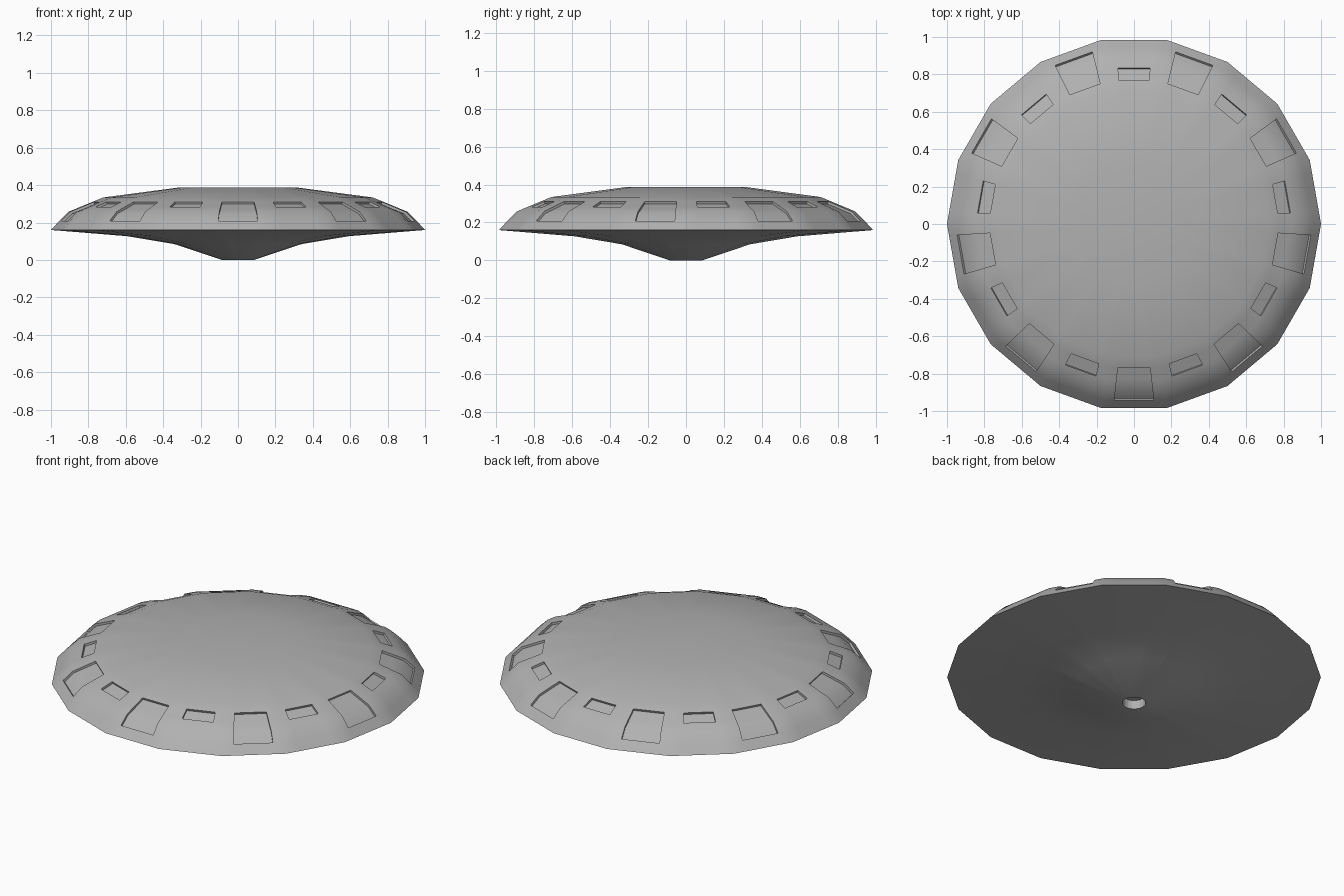
import bpy, bmesh, math

if "Cube" in bpy.data.objects:
    bpy.data.objects.remove(bpy.data.objects["Cube"])

SIDES = 18
U_SHORT, U_TALL = 0.585, 0.635   # window width as a share of the panel width
DEPTH = 0.013

# Profile (corner radius, height): nozzle cavity, underside, rim, upper shell
profile = [(0.06, 0.05), (0.063, 0.0), (0.086, 0.0), (0.342, 0.085), (0.594, 0.127),
           (1.0, 0.16), (0.956, 0.208), (0.905, 0.258), (0.847, 0.282),
           (0.779, 0.31), (0.72, 0.334), (0.325, 0.386)]


def corner(i):
    a = 2 * math.pi * i / SIDES
    return math.cos(a), math.sin(a)


# Each flat panel is split into three columns: edge, window, edge
columns = []
for i in range(SIDES):
    (x0, y0), (x1, y1) = corner(i), corner(i + 1)
    u = U_TALL if i % 2 else U_SHORT
    for t in (0, (1 - u) / 2, (1 + u) / 2):
        columns.append((x0 + (x1 - x0) * t, y0 + (y1 - y0) * t))
n = len(columns)

bm = bmesh.new()
rings = [[bm.verts.new((r * x, r * y, z)) for x, y in columns] for r, z in profile]

# Skin the rings and collect the alternating tall and short windows
windows = []
for k in range(len(rings) - 1):
    a, b = rings[k], rings[k + 1]
    for j in range(n):
        m = (j + 1) % n
        f = bm.faces.new((a[j], a[m], b[m], b[j]))
        if j % 3 == 1:
            tall = (j // 3) % 2 == 1
            if (tall and k in (6, 7, 8)) or (not tall and k == 8):
                windows.append(f)
bm.faces.new(rings[-1])
bm.faces.new(list(reversed(rings[0])))
bmesh.ops.recalc_face_normals(bm, faces=bm.faces[:])

# Sink the windows into the shell
bm.normal_update()
bmesh.ops.inset_region(bm, faces=windows, thickness=0.0, depth=-DEPTH,
                       use_even_offset=True, use_boundary=True)
bm.normal_update()

mesh = bpy.data.meshes.new("saucer_hull")
bm.to_mesh(mesh)
bm.free()
hull = bpy.data.objects.new("saucer_hull", mesh)
bpy.context.collection.objects.link(hull)

# Mid-grey metal
metal = bpy.data.materials.new("dark_grey_metal")
metal.diffuse_color = (0.44, 0.44, 0.44, 1)
metal.use_nodes = True
metal.node_tree.nodes["Principled BSDF"].inputs["Base Color"].default_value = metal.diffuse_color
mesh.materials.append(metal)

# Smooth shell with crisp rim and window edges
bpy.context.view_layer.objects.active = hull
hull.select_set(True)
bpy.ops.object.shade_smooth_by_angle(angle=math.radians(35))
